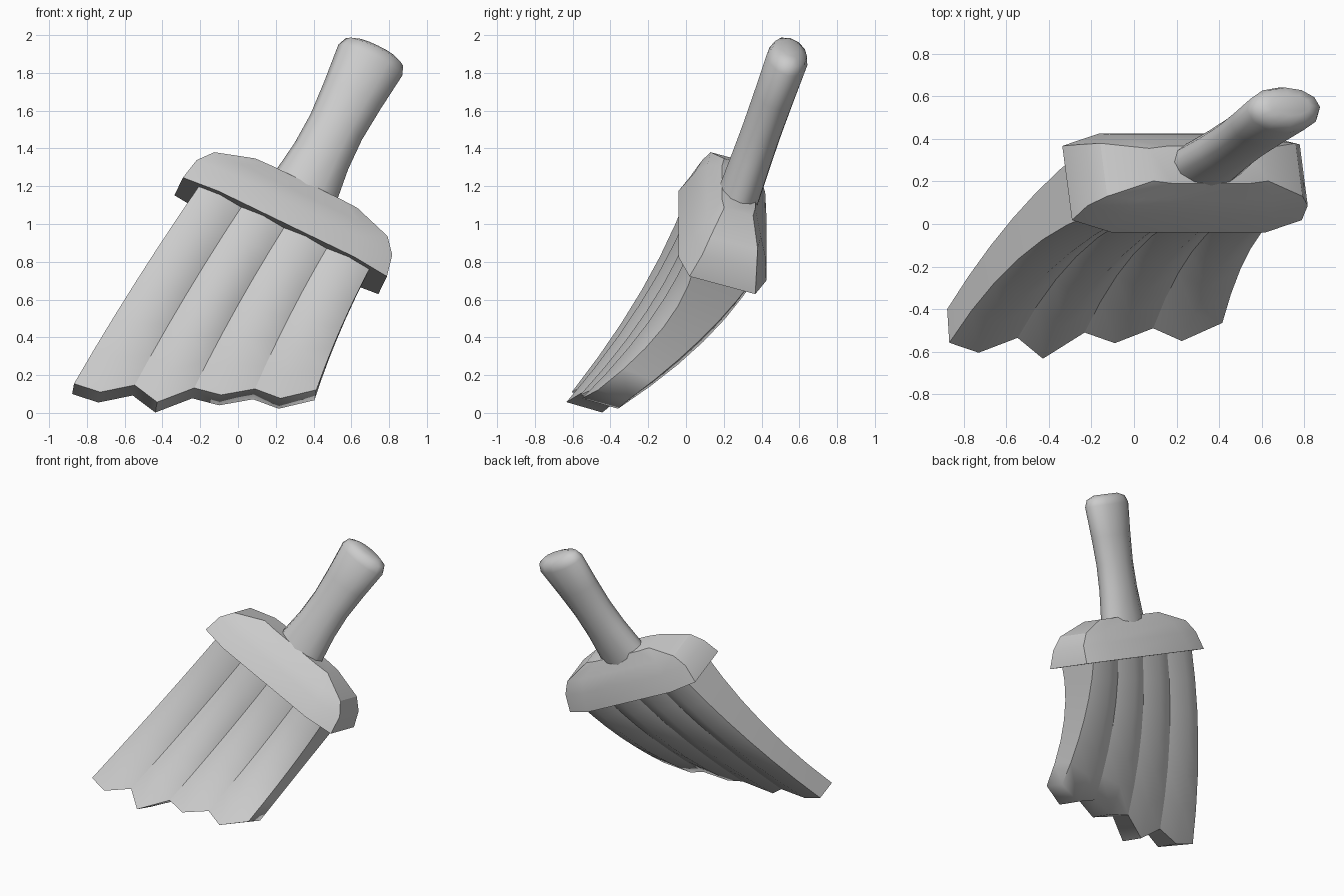
import bpy, bmesh, math
from mathutils import Vector

if "Cube" in bpy.data.objects:
    bpy.data.objects.remove(bpy.data.objects["Cube"])

# tilted frame of the brush: width, depth, handle direction
W = Vector((0.900, 0.0, -0.436))
U = Vector((0.419, 0.287, 0.861))
D = U.cross(W)
ORIGIN = -0.207 * W - 0.086 * D + 0.958 * U


def place(a, b, c):
    return ORIGIN + a * W + b * D + c * U


def loft(name, rings, strip_caps=False, angle=30):
    """Skin a stack of closed rings and close both ends."""
    bm = bmesh.new()
    rows = [[bm.verts.new(p) for p in ring] for ring in rings]
    n = len(rows[0])
    for r0, r1 in zip(rows, rows[1:]):
        for i in range(n):
            j = (i + 1) % n
            bm.faces.new((r0[i], r0[j], r1[j], r1[i]))
    for row in (rows[0], rows[-1]):
        if strip_caps:
            for i in range(n // 2 - 1):
                bm.faces.new((row[i], row[i + 1], row[n - 2 - i], row[n - 1 - i]))
        else:
            bm.faces.new(row)
    bmesh.ops.recalc_face_normals(bm, faces=bm.faces)
    mesh = bpy.data.meshes.new(name)
    bm.to_mesh(mesh)
    bm.free()
    obj = bpy.data.objects.new(name, mesh)
    bpy.context.collection.objects.link(obj)
    bpy.ops.object.select_all(action='DESELECT')
    obj.select_set(True)
    bpy.context.view_layer.objects.active = obj
    bpy.ops.object.shade_smooth_by_angle(angle=math.radians(angle))
    return obj


# handle: flattened oval sections with a narrow waist
handle_profile = [(0.20, 0.195, 0.115), (0.32, 0.180, 0.112), (0.50, 0.158, 0.108),
                  (0.68, 0.152, 0.106), (0.88, 0.166, 0.108), (1.10, 0.188, 0.112),
                  (1.15, 0.168, 0.095), (1.175, 0.110, 0.050)]
N = 12
loft("handle", [[place(0.018 * c + ra * math.cos(2 * math.pi * i / N),
                       0.008 + 0.018 * c + rb * math.sin(2 * math.pi * i / N), c)
                 for i in range(N)] for c, ra, rb in handle_profile], angle=50)

# cap: arched block, thicker in the middle than at its ends
cap_profile = [(0.0, 0.60, 0.182, 0.40, 0.243), (0.13, 0.575, 0.150, 0.38, 0.198),
               (0.217, 0.51, 0.130, 0.35, 0.148), (0.30, 0.30, 0.080, 0.20, 0.092)]
cap_rings = []
for c, a0, b0, a1, b1 in cap_profile:
    front = [(-a0, -b0), (-a1, -b1), (a1, -b1), (a0, -b0)]
    ring = front + [(a, -b) for a, b in reversed(front)]
    cap_rings.append([place(a, b, c) for a, b in ring])
loft("cap", cap_rings)

# bristles: four ribbed tufts sweeping forward to a zigzag tip
tip_front = [(-0.868, -0.558, 0.155), (-0.73, -0.605, 0.11), (-0.547, -0.535, 0.147),
             (-0.428, -0.633, 0.057), (-0.232, -0.51, 0.132), (-0.09, -0.56, 0.095),
             (0.09, -0.49, 0.127), (0.225, -0.55, 0.077), (0.415, -0.465, 0.122)]
top_front, top_back, tip_back = [], [], []
for i, p in enumerate(tip_front):
    ridge = i % 2
    a = -0.5 + i * 0.125
    b = 0.195 if ridge else 0.16
    top_front.append(place(a, -b, 0.03))
    top_back.append(place(a, b, 0.03))
    tip_back.append(Vector(p) + Vector((-0.01, 0.19 if ridge else 0.158, -0.055)))
top = top_front + top_back[::-1]
tip = [Vector(p) for p in tip_front] + tip_back[::-1]
COLS = len(top)
valleys = {i for i in range(COLS) if i % 2 == (0 if i < 9 else 1)}
STEPS = 6


def bristle_point(i, t):
    """Straight run plus a sag; ridges stand out of the sheet mid-way."""
    front = i < 9
    sag = Vector((-0.015, 0.09 if front else 0.05, 0.0))
    if i not in valleys:
        sag += D * (-0.03 if front else 0.03)
    return top[i].lerp(tip[i], t) + sag * 4 * t * (1 - t)


bristles = loft("bristles", [[bristle_point(i, k / STEPS) for i in range(COLS)]
                             for k in range(STEPS + 1)], strip_caps=True, angle=60)
# crisp creases along the valleys between tufts
for e in bristles.data.edges:
    c0, c1 = (v % COLS for v in e.vertices)
    if c0 == c1 and c0 in valleys:
        e.use_edge_sharp = True
